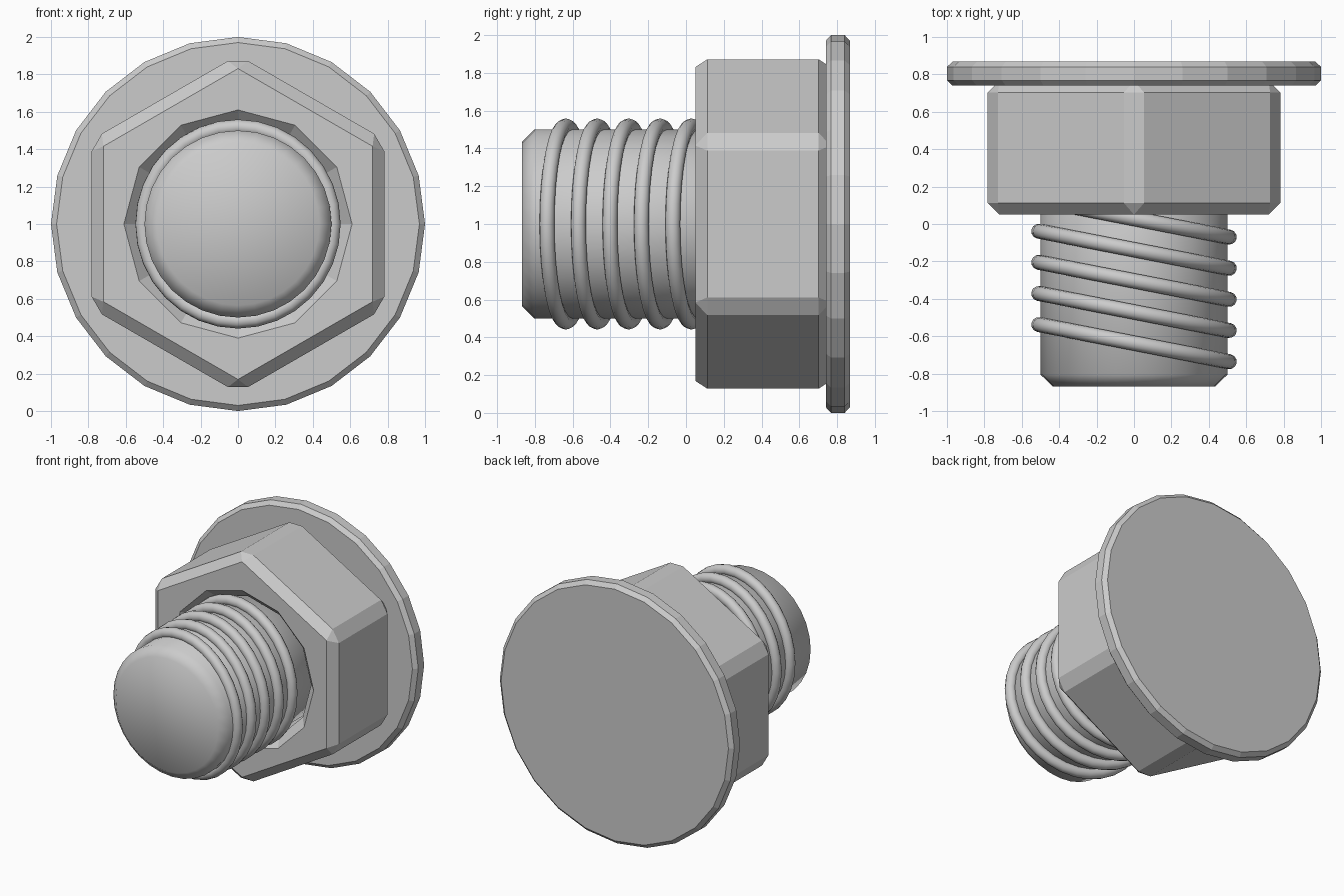
import bpy, bmesh
from math import sin, cos, pi, radians

if "Cube" in bpy.data.objects:
    bpy.data.objects.remove(bpy.data.objects["Cube"], do_unlink=True)

steel = bpy.data.materials.new("plain_grey")
steel.use_nodes = True
GREY = (0.6, 0.6, 0.6, 1)
steel.diffuse_color = GREY
steel.node_tree.nodes["Principled BSDF"].inputs["Base Color"].default_value = GREY


def lathe(name, sides, profile, bevel=0, smooth=False):
    """Turn (radius, y) points around the bolt axis and cap both ends."""
    bm = bmesh.new()
    rings = []
    for r, y in profile:
        angles = [2 * pi * i / sides for i in range(sides)]
        rings.append([bm.verts.new((r * sin(a), y, 1 + r * cos(a))) for a in angles])
    for a, b in zip(rings, rings[1:]):
        for i in range(sides):
            j = (i + 1) % sides
            bm.faces.new((a[i], a[j], b[j], b[i]))
    bm.faces.new(rings[0])
    bm.faces.new(rings[-1])
    bmesh.ops.recalc_face_normals(bm, faces=bm.faces[:])
    if bevel:
        bmesh.ops.bevel(bm, geom=bm.edges[:], offset=bevel, segments=1,
                        profile=0.5, affect='EDGES')
    for f in bm.faces:
        f.smooth = smooth
    mesh = bpy.data.meshes.new(name)
    bm.to_mesh(mesh)
    bm.free()
    mesh.materials.append(steel)
    obj = bpy.data.objects.new(name, mesh)
    bpy.context.collection.objects.link(obj)
    return obj


# Wide thin flange at the back
lathe("flange", 24, [(0.97, 0.74), (1, 0.768), (1, 0.84), (0.97, 0.868)])

# Chamfered hexagonal body with a twelve-sided recess around the shaft
body = lathe("hex_body", 6, [(0.903, 0.05), (0.903, 0.765)], bevel=0.0625)
cutter = lathe("recess_cutter", 12, [(0.62, 0.04), (0.54, 0.12), (0.54, 0.8)])
cutter.hide_render = True
cutter.hide_set(True)
recess = body.modifiers.new("recess", 'BOOLEAN')
recess.operation = 'DIFFERENCE'
recess.solver = 'EXACT'
recess.object = cutter

# Smooth shaft with a chamfered tip
lathe("shaft", 32, [(0.435, -0.868), (0.5, -0.805), (0.5, 0.79)], smooth=True)

# Thread made of tilted rings
for i in range(5):
    bpy.ops.mesh.primitive_torus_add(
        major_segments=32, minor_segments=12, major_radius=0.519, minor_radius=0.04,
        location=(0, -0.637 + i * 0.1665, 1), rotation=(pi / 2, 0, radians(-11)))
    ring = bpy.context.object
    ring.name = f"thread_ring_{i + 1}"
    ring.data.materials.append(steel)
    bpy.ops.object.shade_smooth()
